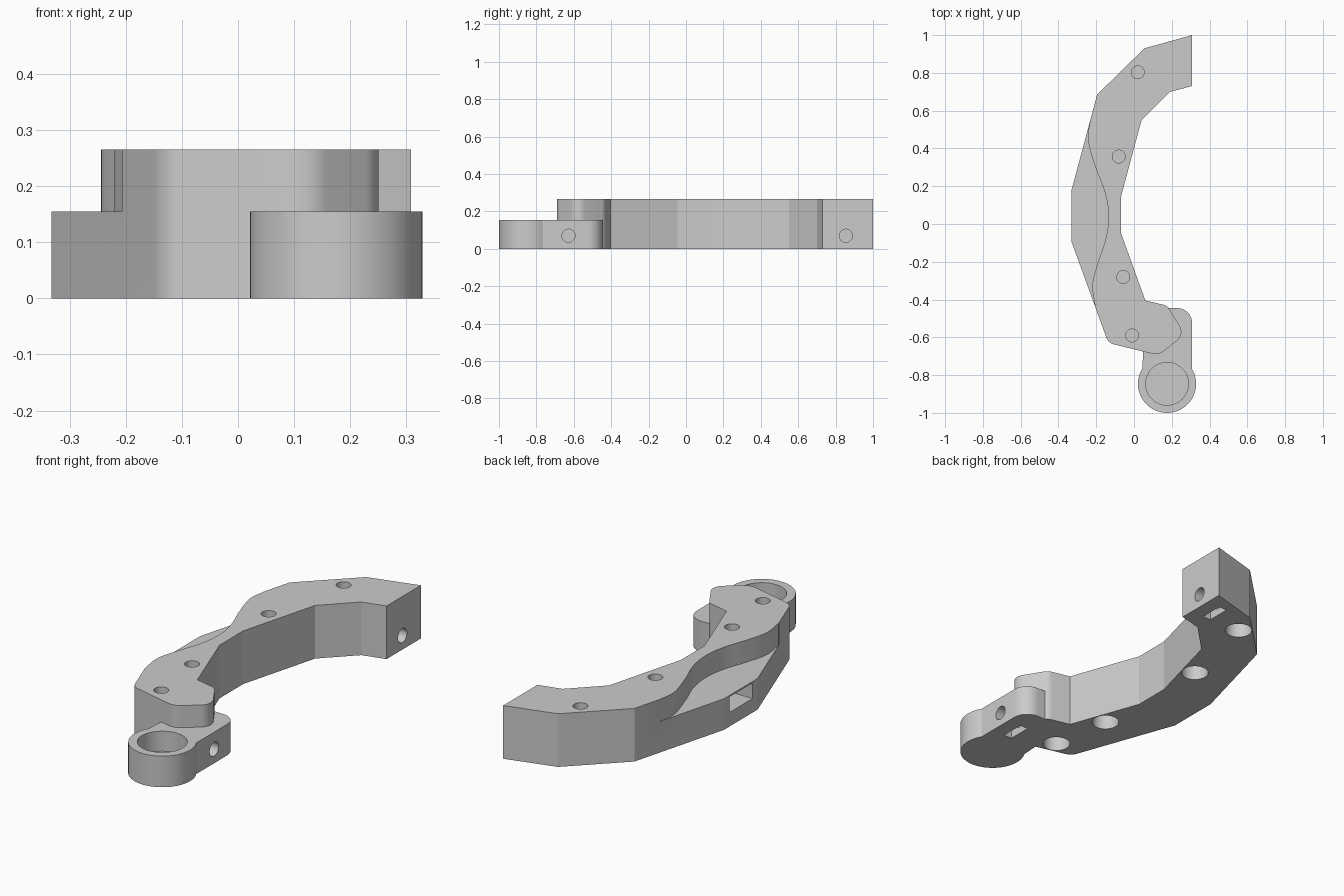
import bpy, bmesh, math
from mathutils import Vector

if "Cube" in bpy.data.objects:
    bpy.data.objects.remove(bpy.data.objects["Cube"], do_unlink=True)

TOP, LEDGE = 0.265, 0.155

grey = bpy.data.materials.new("plain grey")
grey.use_nodes = True
colour = (0.6, 0.6, 0.6, 1)
grey.diffuse_color = colour
grey.node_tree.nodes["Principled BSDF"].inputs["Base Color"].default_value = colour


def rounded(corners, steps=10):
    """Outline from (x, y, radius) corners, with round fillets."""
    out = []
    n = len(corners)
    for i, (x, y, r) in enumerate(corners):
        p = Vector((x, y))
        if not r:
            out.append(p)
            continue
        a = (Vector(corners[i - 1][:2]) - p).normalized()
        b = (Vector(corners[(i + 1) % n][:2]) - p).normalized()
        half = a.angle(b) / 2
        centre = p + (a + b).normalized() * r / math.sin(half)
        start = (p + a * r / math.tan(half) - centre) / r
        end = (p + b * r / math.tan(half) - centre) / r
        sweep = start.angle(end)
        for k in range(steps + 1):
            t = sweep * k / steps
            arm_dir = (start * math.sin(sweep - t) + end * math.sin(t)) / math.sin(sweep)
            out.append(centre + arm_dir * r)
    return out


def spline(points, steps=8):
    """Smooth curve through the points."""
    pts = [Vector(p) for p in points]
    pts = [2 * pts[0] - pts[1]] + pts + [2 * pts[-1] - pts[-2]]
    out = []
    for a, b, c, d in zip(pts, pts[1:], pts[2:], pts[3:]):
        for k in range(steps):
            t = k / steps
            out.append(0.5 * (2 * b + (c - a) * t + (2 * a - 5 * b + 4 * c - d) * t ** 2
                              + (3 * b - a - 3 * c + d) * t ** 3))
    return out + [pts[-2]]


def finish(name, bm):
    bmesh.ops.recalc_face_normals(bm, faces=bm.faces)
    mesh = bpy.data.meshes.new(name)
    bm.to_mesh(mesh)
    bm.free()
    mesh.materials.append(grey)
    obj = bpy.data.objects.new(name, mesh)
    bpy.context.collection.objects.link(obj)
    return obj


def prism(name, outline, z0, z1):
    bm = bmesh.new()
    face = bm.faces.new([bm.verts.new((p[0], p[1], z0)) for p in outline])
    new = bmesh.ops.extrude_face_region(bm, geom=[face])["geom"]
    bmesh.ops.translate(bm, vec=(0, 0, z1 - z0),
                        verts=[v for v in new if isinstance(v, bmesh.types.BMVert)])
    return finish(name, bm)


def disc(x, y, r, count=48):
    return [(x + r * math.cos(math.tau * k / count), y + r * math.sin(math.tau * k / count))
            for k in range(count)]


def box(name, x0, x1, y0, y1, z0, z1):
    return prism(name, [(x0, y0), (x1, y0), (x1, y1), (x0, y1)], z0, z1)


def combine(obj, tool, operation):
    mod = obj.modifiers.new("combine", 'BOOLEAN')
    mod.operation = operation
    mod.solver = 'EXACT'
    mod.object = tool
    bpy.ops.object.select_all(action='DESELECT')
    bpy.context.view_layer.objects.active = obj
    obj.select_set(True)
    bpy.ops.object.modifier_apply(modifier=mod.name)
    bpy.data.objects.remove(tool, do_unlink=True)


# Curved main arm
arm = prism("curved_bracket", rounded([
    (0.308, 1, 0), (0.055, 0.93, 0), (-0.195, 0.685, 0), (-0.332, 0.175, 0),
    (-0.332, -0.09, 0), (-0.136, -0.63, 0.06), (0.13, -0.695, 0.07),
    (0.27, -0.585, 0.06), (0.175, -0.432, 0.05), (0.06, -0.405, 0),
    (-0.07, -0.045, 0), (-0.07, 0.14, 0), (0.04, 0.55, 0),
    (0.19, 0.70, 0), (0.308, 0.73, 0)]), 0, TOP)

# Wavy step down to the outer ledge
wave = spline([(-0.232, 0.55), (-0.243, 0.44), (-0.2, 0.29), (-0.152, 0.16), (-0.135, 0.04),
               (-0.15, -0.08), (-0.19, -0.2), (-0.22, -0.32), (-0.206, -0.436)])
combine(arm, prism("ledge_cutter", wave + [(-0.6, -0.436), (-0.6, 0.55)], LEDGE, 0.5),
        'DIFFERENCE')

# Low end of the arm: the tip overhangs a pad with a round cup
pad = rounded([(0.308, -0.85, 0), (0.308, -0.445, 0.08), (0.06, -0.445, 0), (0.04, -0.85, 0)])
combine(arm, prism("pad", pad, 0, LEDGE), 'UNION')
combine(arm, prism("cup", disc(0.175, -0.846, 0.154), 0, LEDGE), 'UNION')
combine(arm, prism("cup_bore", disc(0.175, -0.846, 0.113), 0.055, 0.4), 'DIFFERENCE')

# Screw holes, with wider head holes below and a thin web between
for x, y in ((0.02, 0.803), (-0.081, 0.357), (-0.057, -0.281), (-0.01, -0.59)):
    combine(arm, prism("screw_hole", disc(x, y, 0.034, 32), 0.16, 0.4), 'DIFFERENCE')
    combine(arm, prism("screw_head_hole", disc(x, y, 0.064), -0.1, 0.15), 'DIFFERENCE')

# Side bolt holes with nut slots open below
for y in (0.855, -0.628):
    bolt = prism("bolt_hole", disc(0, 0, 0.035, 32), 0.12, 0.5)
    for v in bolt.data.vertices:
        a, b, c = v.co
        v.co = (c, y + a, 0.07 + b)
    combine(arm, bolt, 'DIFFERENCE')
    combine(arm, box("nut_slot", 0.19, 0.235, y - 0.06, y + 0.06, -0.1, 0.125), 'DIFFERENCE')

# Window pocket in the outer wall
combine(arm, box("pocket", -0.5, -0.22, -0.05, 0.13, 0.07, 0.147), 'DIFFERENCE')

bpy.ops.object.select_all(action='DESELECT')
bpy.context.view_layer.objects.active = arm
arm.select_set(True)
bpy.ops.object.shade_smooth_by_angle(angle=math.radians(13))
